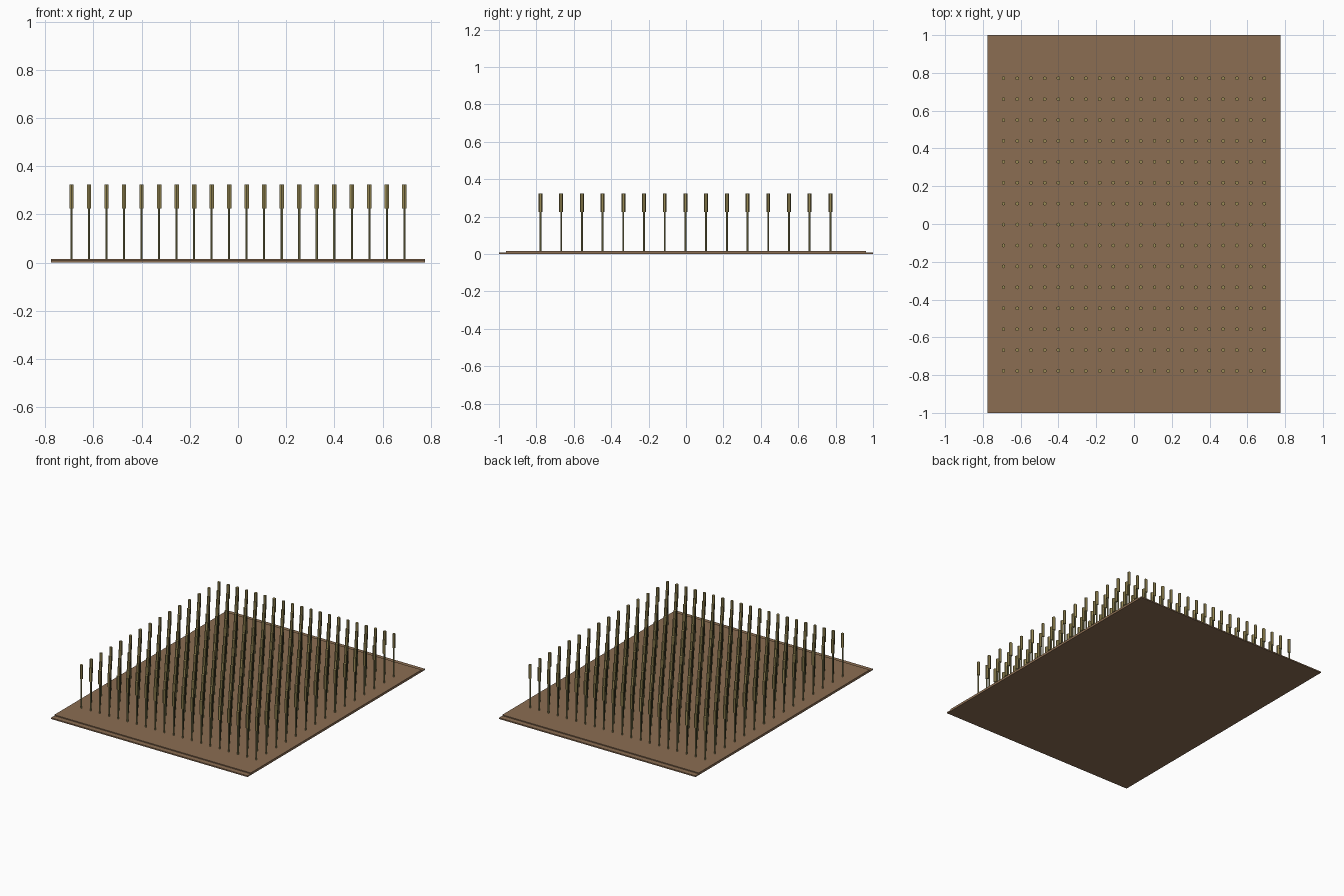
import bpy, bmesh
from mathutils import Matrix

if "Cube" in bpy.data.objects:
    bpy.data.objects.remove(bpy.data.objects["Cube"])


def material(name, rgb):
    m = bpy.data.materials.new(name)
    m.diffuse_color = (*rgb, 1)
    m.use_nodes = True
    m.node_tree.nodes["Principled BSDF"].inputs["Base Color"].default_value = m.diffuse_color
    return m


SOIL = material("soil brown", (0.26, 0.155, 0.085))
STALK = material("stalk olive", (0.29, 0.27, 0.11))
GRAIN = material("grain straw", (0.33, 0.265, 0.095))


def finish(name, bm, mat):
    me = bpy.data.meshes.new(name)
    bm.to_mesh(me)
    bm.free()
    me.materials.append(mat)
    ob = bpy.data.objects.new(name, me)
    bpy.context.collection.objects.link(ob)


def slab(name, x, y, z0, z1):
    bm = bmesh.new()
    mat = Matrix.Translation((0, 0, (z0 + z1) / 2)) @ Matrix.Diagonal((2 * x, 2 * y, z1 - z0, 1))
    bmesh.ops.create_cube(bm, size=1, matrix=mat)
    finish(name, bm, SOIL)


# Rows of plants: 20 columns by 15 rows
SPOTS = [(-0.691 + 0.0727 * i, -0.778 + 0.1107 * j) for i in range(20) for j in range(15)]


def field(name, radius, z0, z1, mat):
    bm = bmesh.new()
    for x, y in SPOTS:
        bmesh.ops.create_cone(bm, cap_ends=True, segments=6, radius1=radius, radius2=radius,
                              depth=z1 - z0, matrix=Matrix.Translation((x, y, (z0 + z1) / 2)))
    finish(name, bm, mat)


# Ground plate with a slightly shorter bed on top
slab("ground_plate", 0.775, 1.0, 0, 0.009)
slab("soil_bed", 0.775, 0.963, 0.009, 0.016)

# Thin stalks with thicker ears of grain
field("stalks", 0.005, 0.014, 0.226, STALK)
field("grain_ears", 0.0105, 0.225, 0.324, GRAIN)
